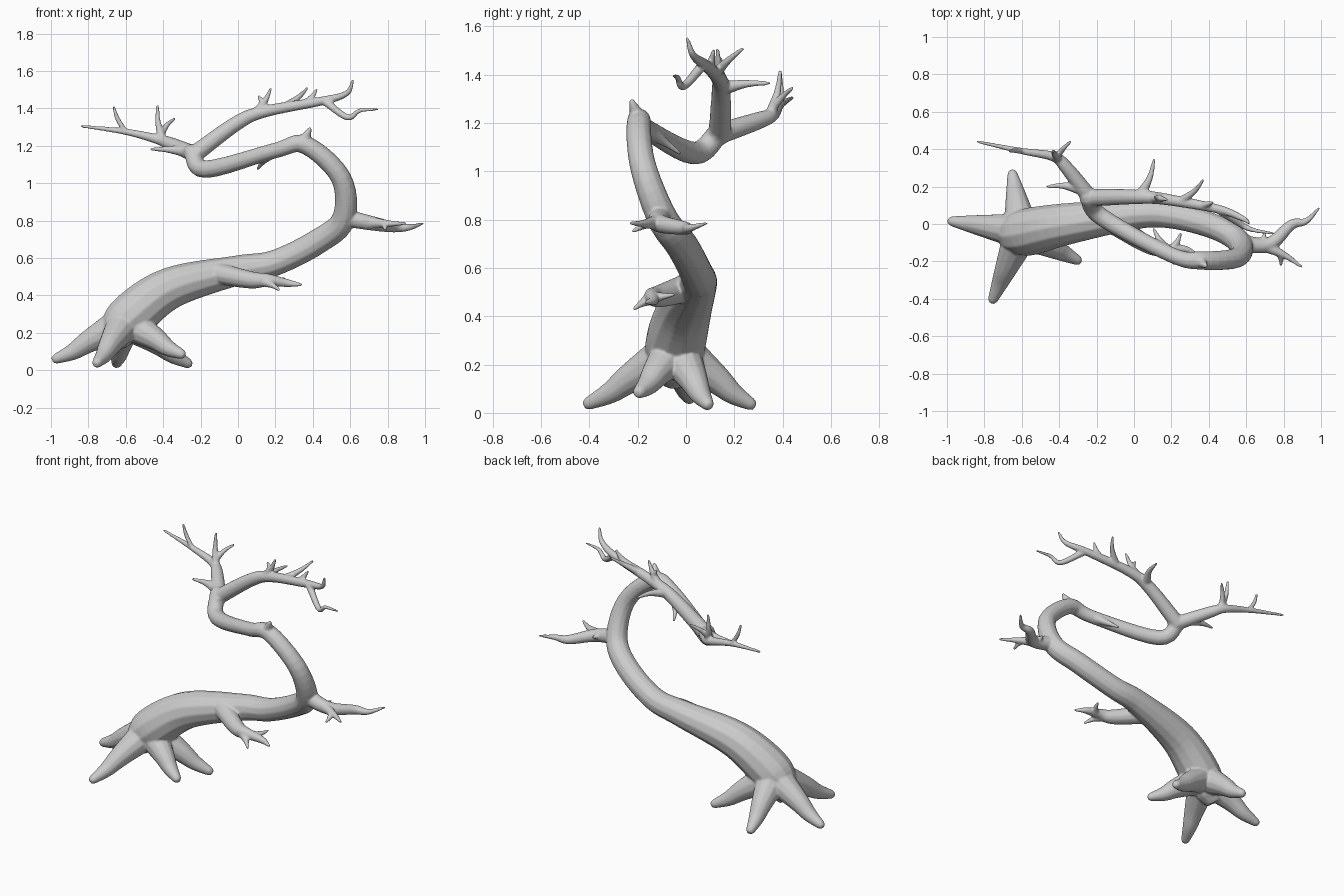
import bpy, bmesh, math
from mathutils import Vector

if "Cube" in bpy.data.objects:
    bpy.data.objects.remove(bpy.data.objects["Cube"])

SIDES, STEPS = 12, 6
bm = bmesh.new()


def spline(a, b, c, d, t):
    return 0.5 * (2 * b + (c - a) * t + (2 * a - 5 * b + 4 * c - d) * t * t
                  + (3 * b - a - 3 * c + d) * t ** 3)


def tube(points):
    """Closed limb through (x, y, z, radius) points; returns its smooth centre line."""
    p = [Vector(q) for q in points]
    p = [2 * p[0] - p[1]] + p + [2 * p[-1] - p[-2]]
    line = [spline(*p[i:i + 4], k / STEPS) for i in range(len(p) - 3) for k in range(STEPS)]
    line.append(p[-2])
    pts = [(q.to_3d(), max(q.w, 0.007)) for q in line]
    # rounded ends
    (a, ra), (b, rb) = pts[0], pts[-1]
    d0, d1 = (a - pts[1][0]).normalized(), (b - pts[-2][0]).normalized()
    pts = [(a + d0 * ra * 0.7, ra * 0.6)] + pts + [(b + d1 * rb * 0.7, rb * 0.6)]
    side, rings = None, []
    for i, (c, r) in enumerate(pts):
        t = (pts[min(i + 1, len(pts) - 1)][0] - pts[max(i - 1, 0)][0]).normalized()
        side = t.orthogonal() if side is None else side - t * side.dot(t)
        side.normalize()
        up = t.cross(side)
        rings.append([bm.verts.new(c + r * (math.cos(w) * side + math.sin(w) * up))
                      for w in (math.tau * k / SIDES for k in range(SIDES))])
    for u, v in zip(rings, rings[1:]):
        for k in range(SIDES):
            j = (k + 1) % SIDES
            bm.faces.new((u[k], u[j], v[j], v[k]))
    bm.faces.new(rings[0][::-1])
    bm.faces.new(rings[-1])
    return line


def branch(r0, r1, *points):
    """Limb whose radius tapers evenly from r0 to r1."""
    n = len(points) - 1
    return tube([(*p, r0 + (r1 - r0) * i / n) for i, p in enumerate(points)])


def twig(parent, x, *tip):
    """Side shoot leaving the parent where it passes x, curving to the tip."""
    i = min(range(1, len(parent)), key=lambda k: abs(parent[k].x - x))
    start, end = parent[i].to_3d(), Vector(tip)
    along = (start - parent[i - 1].to_3d()).normalized()
    mid = start.lerp(end, 0.5) + along * 0.08 * (end - start).length
    r = parent[i].w
    return tube([(*start, r * 0.85), (*mid, 0.009 + r * 0.22), (*end, 0.008)])


def root(*tip):
    """Root spreading from the trunk foot and flattening at the ground."""
    foot, end = Vector((-.60, -.04, .26)), Vector(tip)
    rows = []
    for f, sag, r in ((0, 0, .1), (.5, 0, .064), (.75, .01, .046), (1, 0, .027)):
        q = foot.lerp(end, f)
        rows.append((q.x, q.y, q.z - sag, r))
    tube(rows)


# leaning trunk that doubles back on itself
trunk = tube([(-.66, -.05, .18, .09), (-.58, -.045, .28, .127), (-.36, .0, .44, .112),
              (0, .05, .535, .08), (.2, .045, .575, .07), (.43, -.015, .69, .068),
              (.565, -.10, .81, .064), (.55, -.18, 1.03, .055), (.36, -.195, 1.205, .05),
              (.2, -.165, 1.175, .042), (-.17, .035, 1.075, .048), (-.25, .145, 1.17, .045)])
upper = trunk[-4 * STEPS:]

# roots
root(-.975, .015, .06)
root(-.65, .27, .035)
root(-.755, -.405, .038)
root(-.3, -.195, .085)
root(-.265, .09, .035)

# upper right branch
right = branch(.048, .008, (-.24, .14, 1.15), (0, .145, 1.325), (.15, .135, 1.385),
               (.45, .08, 1.44), (.58, .03, 1.48), (.615, .005, 1.55))
drooping = branch(.022, .007, (.46, .07, 1.44), (.585, -.01, 1.352), (.65, -.035, 1.388),
                  (.745, -.05, 1.395))
fork = twig(right, .10, .175, .13, 1.505)
twig(fork, .13, .11, .145, 1.465)
twig(right, .02, .108, .345, 1.365)
twig(right, .24, .37, .235, 1.508)
twig(right, .37, .42, .115, 1.5)

# upper left branch
left = branch(.046, .008, (-.22, .12, 1.15), (-.36, .30, 1.21), (-.43, .36, 1.235),
              (-.6, .39, 1.275), (-.835, .44, 1.305))
twig(left, -.59, -.665, .39, 1.41)
spur = twig(left, -.40, -.43, .39, 1.415)
twig(spur, -.41, -.34, .44, 1.345)
twig(left, -.27, -.465, .2, 1.182)

# stubs on the upper bend
branch(.045, .011, (.34, -.19, 1.2), (.385, -.225, 1.292))
twig(upper, .2, .105, -.025, 1.075)

# branch at the outer bend
outer = branch(.05, .007, (.55, -.1, .82), (.72, -.11, .785), (.84, -.005, .765),
               (.92, .015, .765), (.99, .085, .785))
lower = twig(outer, .70, .895, -.228, .785)
twig(lower, .785, .785, -.22, .752)
twig(outer, .66, .70, -.05, .80)

# low front branch
low = branch(.06, .008, (-.12, .01, .52), (.07, -.11, .483), (.16, -.14, .483),
             (.27, -.135, .465), (.34, -.165, .457))
twig(low, .12, .22, -.215, .43)
twig(low, .19, .25, -.05, .49)

mesh = bpy.data.meshes.new("tree")
bmesh.ops.recalc_face_normals(bm, faces=bm.faces)
bm.to_mesh(mesh)
bm.free()
tree = bpy.data.objects.new("tree", mesh)
bpy.context.collection.objects.link(tree)

# fuse all limbs into one skin and soften the joints
fuse = tree.modifiers.new("fuse", 'REMESH')
fuse.mode = 'VOXEL'
fuse.voxel_size = 0.006
fuse.use_smooth_shade = True
soft = tree.modifiers.new("soften", 'SMOOTH')
soft.factor = 0.5
soft.iterations = 8
